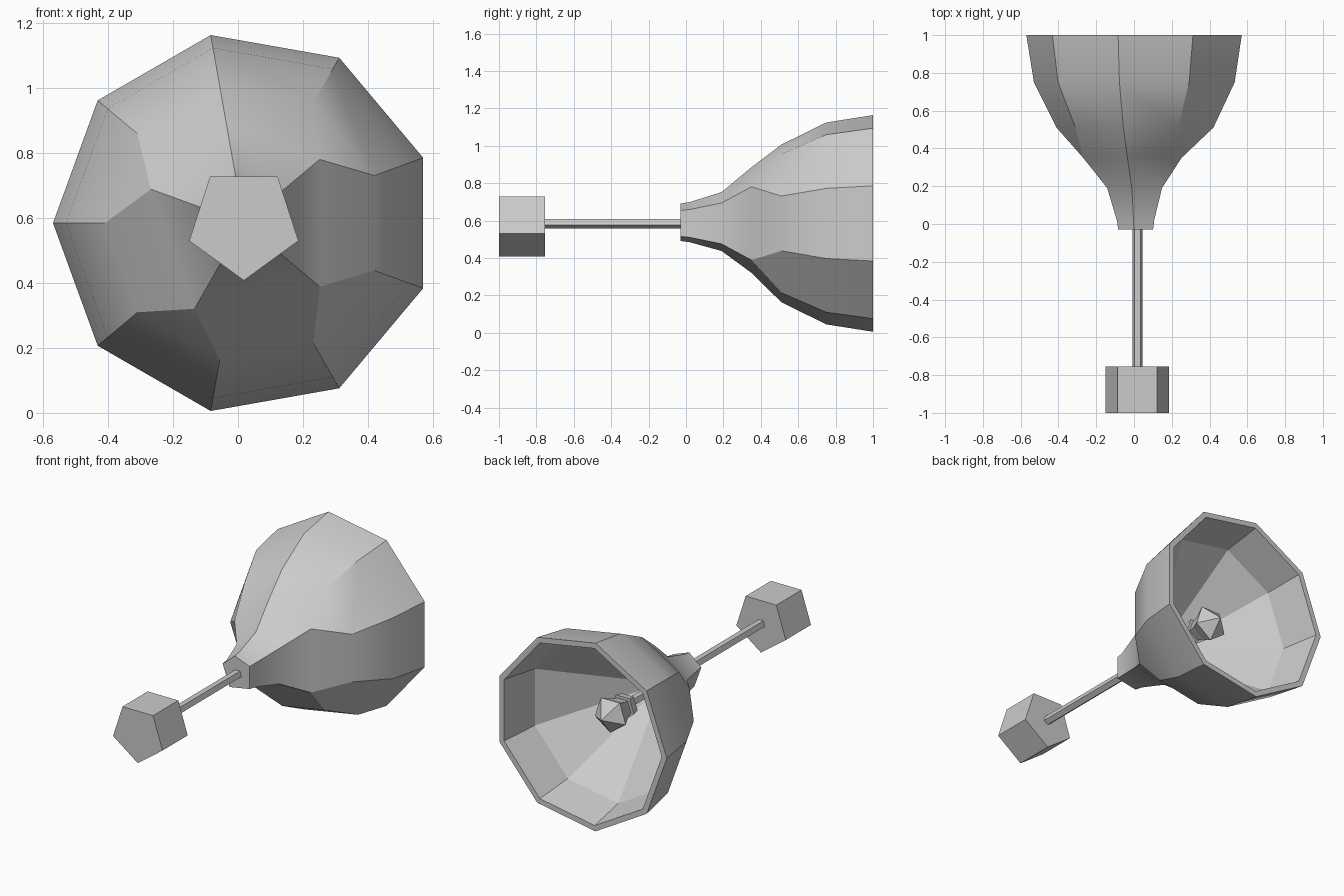
import bpy, bmesh
from math import cos, sin, radians

if "Cube" in bpy.data.objects:
    bpy.data.objects.remove(bpy.data.objects["Cube"])

CX, CZ = 0.018, 0.585                         # axis of the bell, along y
PENT = [270 + 72 * k for k in range(5)]
NONA = [20 + 40 * k for k in range(9)]
NECK = [40, 100, 160, 240, 320]


def ring(bm, y, r, angles):
    return [bm.verts.new((CX + r * cos(radians(a)), y, CZ + r * sin(radians(a))))
            for a in angles]


def bridge(bm, a, b):
    n = len(a)
    for i in range(n):
        j = (i + 1) % n
        bm.faces.new((a[i], a[j], b[j], b[i]))


def fan(bm, loop, y):
    tip = bm.verts.new((CX, y, CZ))
    for i in range(len(loop)):
        bm.faces.new((loop[i], loop[(i + 1) % len(loop)], tip))


def finish(bm, name, smooth=None):
    bmesh.ops.recalc_face_normals(bm, faces=bm.faces[:])
    me = bpy.data.meshes.new(name)
    bm.to_mesh(me)
    bm.free()
    ob = bpy.data.objects.new(name, me)
    bpy.context.collection.objects.link(ob)
    if smooth:
        bpy.ops.object.select_all(action='DESELECT')
        ob.select_set(True)
        bpy.context.view_layer.objects.active = ob
        bpy.ops.object.shade_smooth_by_angle(angle=radians(smooth))
    return ob


def lathe(name, profile, angles, tip=None):
    bm = bmesh.new()
    rings = [ring(bm, y, r, angles) for y, r in profile]
    for a, b in zip(rings, rings[1:]):
        bridge(bm, a, b)
    bm.faces.new(rings[0])
    if tip is None:
        bm.faces.new(rings[-1])
    else:
        fan(bm, rings[-1], tip)
    return finish(bm, name)


# Bell: five-sided neck opening into a nine-sided shell with a hollow inside
bm = bmesh.new()
neck = [ring(bm, y, r, NECK) for y, r in
        [(-0.03, 0.108), (0.02, 0.116), (0.19, 0.17), (0.35, 0.305)]]
shell = [ring(bm, y, r, NONA) for y, r in
         [(0.51, 0.428), (0.75, 0.548), (1.0, 0.588), (1.0, 0.553), (0.76, 0.51)]]
bm.faces.new(neck[0])
for rings in (neck, shell):
    for a, b in zip(rings, rings[1:]):
        bridge(bm, a, b)
fan(bm, shell[-1], 0.2)

# Shoulder: walk both rings by angle, joining five points to nine
p, s = neck[-1], shell[0]
owner = [0, 0, 1, 2, 2, 3, 3, 4, 4]           # neck point joined to each shell point
for i in range(9):
    j = (i + 1) % 9
    a, b = owner[i], owner[j]
    if a == b:
        bm.faces.new((s[i], s[j], p[a]))
    else:
        bm.faces.new((s[i], s[j], p[b]))
        bm.faces.new((s[i], p[b], p[a]))
finish(bm, "bell", 30)

# Handle, rod and clapper, all five-sided
lathe("handle", [(-1.0, 0.177), (-0.755, 0.177)], PENT)
lathe("rod", [(-0.76, 0.028), (0.6, 0.028)], PENT)
lathe("clapper_collar", [(0.54, 0.07), (0.59, 0.08)], PENT)
lathe("clapper", [(0.59, 0.06), (0.64, 0.075), (0.71, 0.11)], PENT, tip=0.80)
